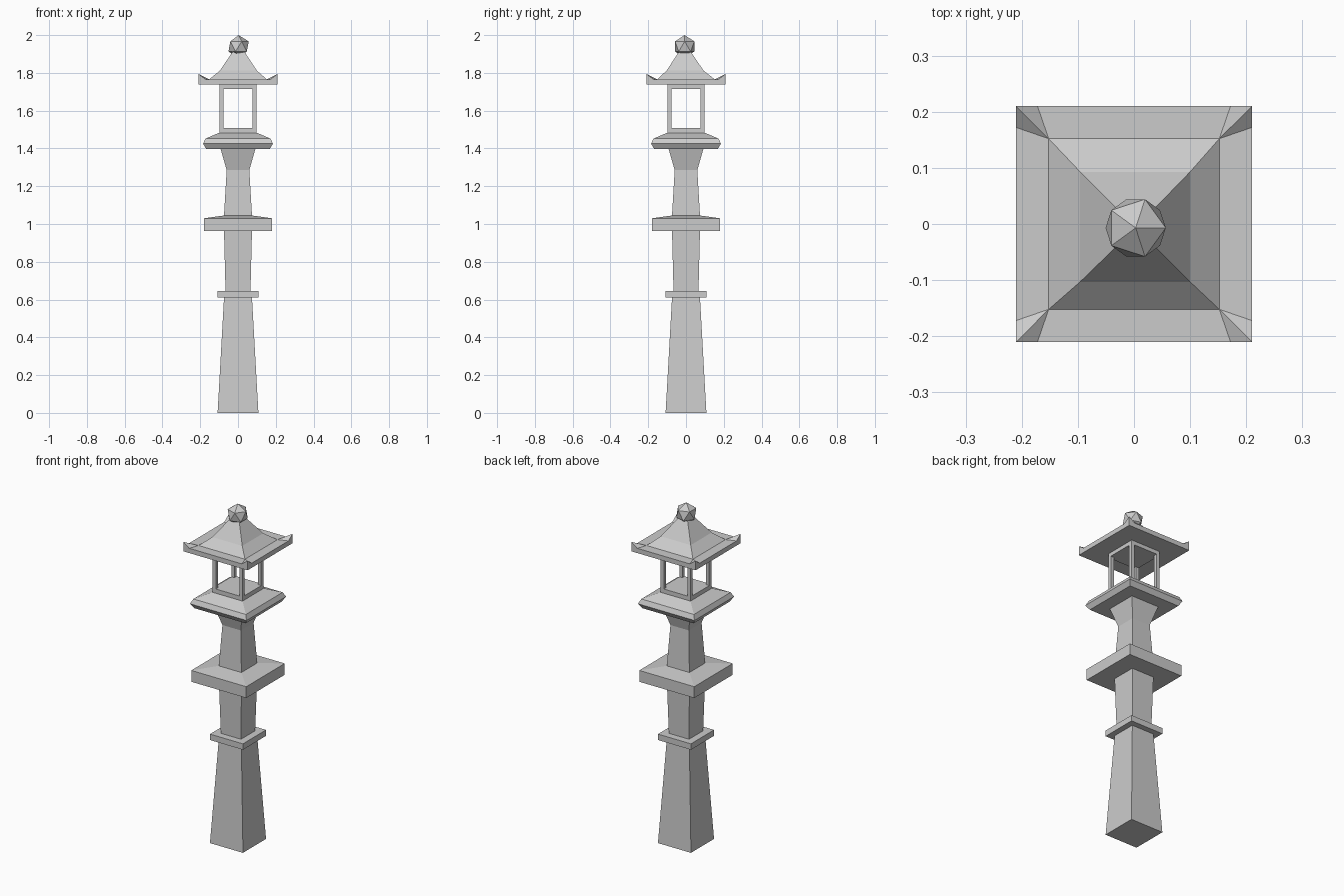
import bpy
import bmesh

cube = bpy.data.objects.get("Cube")
if cube:
    bpy.data.objects.remove(cube, do_unlink=True)

stone = bpy.data.materials.new("grey_stone")
stone.use_nodes = True
GREY = (0.6, 0.6, 0.6, 1)
stone.diffuse_color = GREY
stone.node_tree.nodes["Principled BSDF"].inputs["Base Color"].default_value = GREY

CORNERS = [(-1, -1), (1, -1), (1, 1), (-1, 1)]


def finish(name, bm):
    bmesh.ops.recalc_face_normals(bm, faces=bm.faces[:])
    mesh = bpy.data.meshes.new(name)
    bm.to_mesh(mesh)
    bm.free()
    mesh.materials.append(stone)
    obj = bpy.data.objects.new(name, mesh)
    bpy.context.collection.objects.link(obj)
    return obj


def square_ring(bm, half, z, cx=0, cy=0):
    return [bm.verts.new((cx + sx * half, cy + sy * half, z)) for sx, sy in CORNERS]


def bridge(bm, low, high):
    for i in range(4):
        j = (i + 1) % 4
        bm.faces.new((low[i], low[j], high[j], high[i]))


def square_loft(name, profile, cx=0, cy=0):
    """Closed solid with square sections given as (half width, height)."""
    bm = bmesh.new()
    rings = [square_ring(bm, h, z, cx, cy) for h, z in profile]
    for low, high in zip(rings, rings[1:]):
        bridge(bm, low, high)
    bm.faces.new(rings[0][::-1])
    bm.faces.new(rings[-1])
    return finish(name, bm)


# Pillar, from the ground up
square_loft("base_shaft", [(0.108, 0), (0.074, 0.61)])
square_loft("collar", [(0.108, 0.61), (0.108, 0.645)])
square_loft("middle_shaft", [(0.066, 0.645), (0.074, 0.963)])
square_loft("slab", [(0.18, 0.963), (0.18, 1.03), (0.074, 1.045)])
square_loft("upper_shaft", [(0.074, 1.045), (0.06, 1.285), (0.092, 1.397)])
square_loft("lantern_platform",
            [(0.168, 1.397), (0.185, 1.425), (0.172, 1.452), (0.1, 1.483)])

# Lantern chamber: sill, four posts and head
square_loft("lantern_sill", [(0.098, 1.483), (0.098, 1.508)])
square_loft("lantern_head", [(0.098, 1.715), (0.098, 1.738)])
for n, (sx, sy) in enumerate(CORNERS):
    square_loft(f"lantern_post_{n + 1}", [(0.0105, 1.508), (0.0105, 1.715)],
                sx * 0.0875, sy * 0.0875)

# Roof: flat eaves with upturned corners below a steepening hipped top
EAVE, VALLEY, LIFT = 0.21, 0.152, 0.172
bm = bmesh.new()
bottom = square_ring(bm, EAVE, 1.738)
tips = square_ring(bm, EAVE, 1.794)
valley = square_ring(bm, VALLEY, 1.766)
shoulder = square_ring(bm, 0.098, 1.812, 0.002, -0.005)
crown = square_ring(bm, 0.031, 1.912, 0.003, -0.006)
bm.faces.new(bottom[::-1])
bm.faces.new(crown)
bridge(bm, valley, shoulder)
bridge(bm, shoulder, crown)
for i in range(4):
    j = (i + 1) % 4
    a, b = tips[i].co, tips[j].co
    t = (1 - LIFT / EAVE) / 2
    p, q = bm.verts.new(a.lerp(b, t)), bm.verts.new(b.lerp(a, t))
    p.co.z = q.co.z = 1.766
    bm.faces.new((p, q, valley[j], valley[i]))
    bm.faces.new((tips[i], p, valley[i]))
    bm.faces.new((q, tips[j], valley[j]))
    bm.faces.new((bottom[i], bottom[j], tips[j], q, p, tips[i]))
finish("roof", bm)

# Faceted finial
bm = bmesh.new()
bmesh.ops.create_icosphere(bm, subdivisions=1, radius=0.06)
bmesh.ops.translate(bm, verts=bm.verts[:], vec=(0.003, -0.007, 1.94))
finish("finial", bm)
